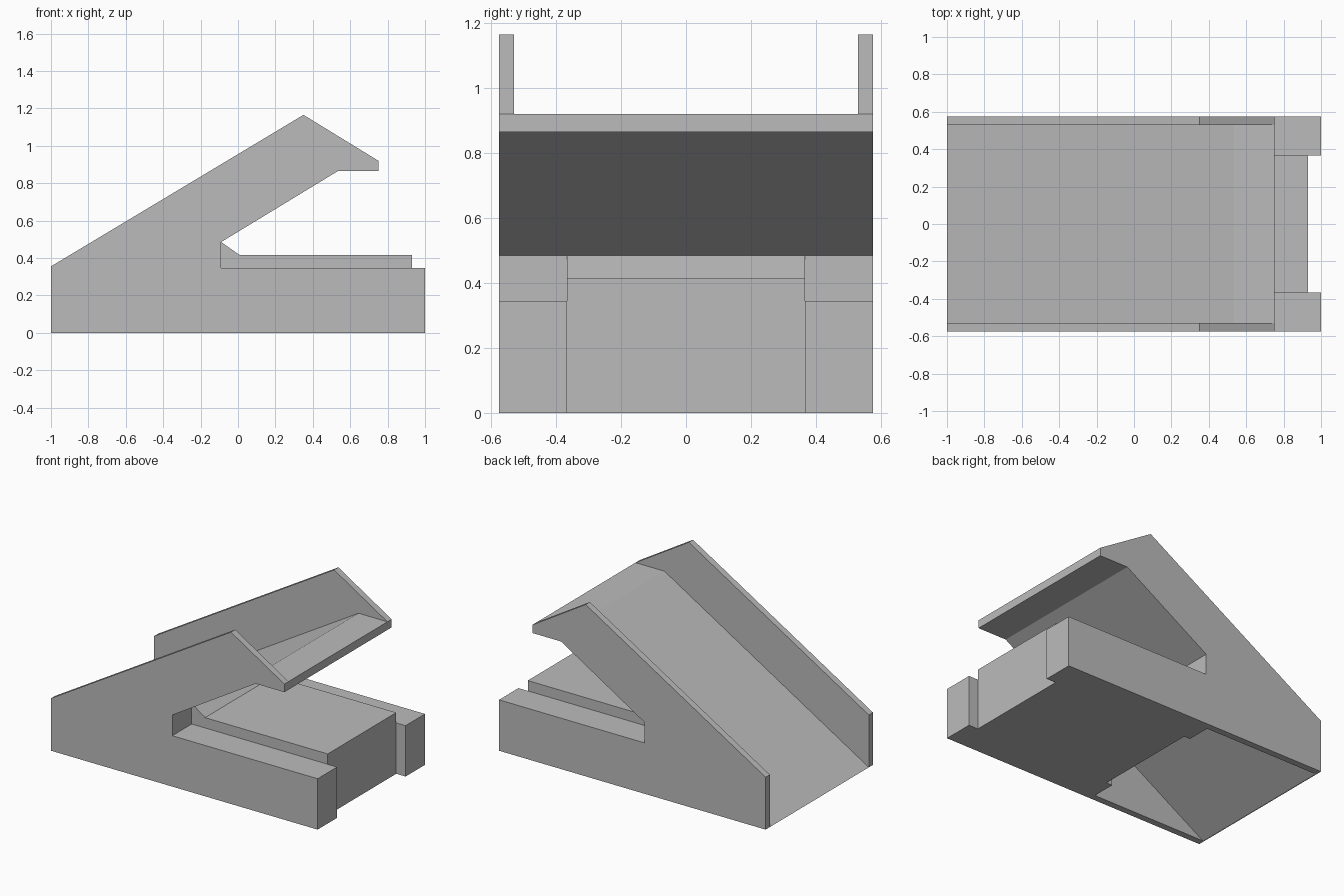
import bpy
import bmesh

cube = bpy.data.objects.get("Cube")
if cube:
    bpy.data.objects.remove(cube, do_unlink=True)

grey = bpy.data.materials.new("plain grey")
grey.use_nodes = True
COLOUR = (0.5, 0.5, 0.5, 1)
grey.diffuse_color = COLOUR
grey.node_tree.nodes["Principled BSDF"].inputs["Base Color"].default_value = COLOUR


def extrude_profile(name, profile, y0, y1):
    """Extrude an (x, z) outline along y into a solid with flat faces."""
    mesh = bpy.data.meshes.new(name)
    bm = bmesh.new()
    face = bm.faces.new([bm.verts.new((x, y0, z)) for x, z in profile])
    grown = bmesh.ops.extrude_face_region(bm, geom=[face])["geom"]
    moved = [v for v in grown if isinstance(v, bmesh.types.BMVert)]
    bmesh.ops.translate(bm, verts=moved, vec=(0, y1 - y0, 0))
    bmesh.ops.recalc_face_normals(bm, faces=bm.faces)
    bm.to_mesh(mesh)
    bm.free()
    mesh.materials.append(grey)
    obj = bpy.data.objects.new(name, mesh)
    bpy.context.collection.objects.link(obj)
    return obj


WIDTH, INNER, CORE = 0.575, 0.53, 0.367   # half widths: outside, between walls, central block
RAIL, DECK = 0.345, 0.415                 # heights of the side rails and the central block
NOTCH = (-0.09, 0.485)                    # inner corner of the open mouth
LIP = [(0.75, 0.865), (0.535, 0.865)]     # underside of the overhanging lip

# Side walls and rails, mirrored left and right
wall = [(-1, 0), (1, 0), (1, RAIL), (NOTCH[0], RAIL), NOTCH, LIP[1], LIP[0],
        (0.75, 0.92), (0.35, 1.165), (-1, 0.355)]
rail = [(-0.135, 0), (1, 0), (1, RAIL), (NOTCH[0], RAIL), NOTCH, (-0.135, 0.51)]
for side, s in (("left", 1), ("right", -1)):
    extrude_profile(side + "_wall", wall, s * INNER, s * WIDTH)
    extrude_profile(side + "_rail", rail, s * CORE, s * INNER)

# Central block with a bevelled rear edge
block = [(NOTCH[0], 0), (0.93, 0), (0.93, DECK), (0.01, DECK), NOTCH]
extrude_profile("central_block", block, -CORE, CORE)

# Sloping ramp, thin at the open rear and thicker over the mouth, ending in a flat lip
ramp = [(-1, 0), (0.533, 0.92), (0.75, 0.92), *LIP, NOTCH, (-0.135, 0.513), (-0.99, 0)]
extrude_profile("ramp", ramp, -INNER, INNER)
